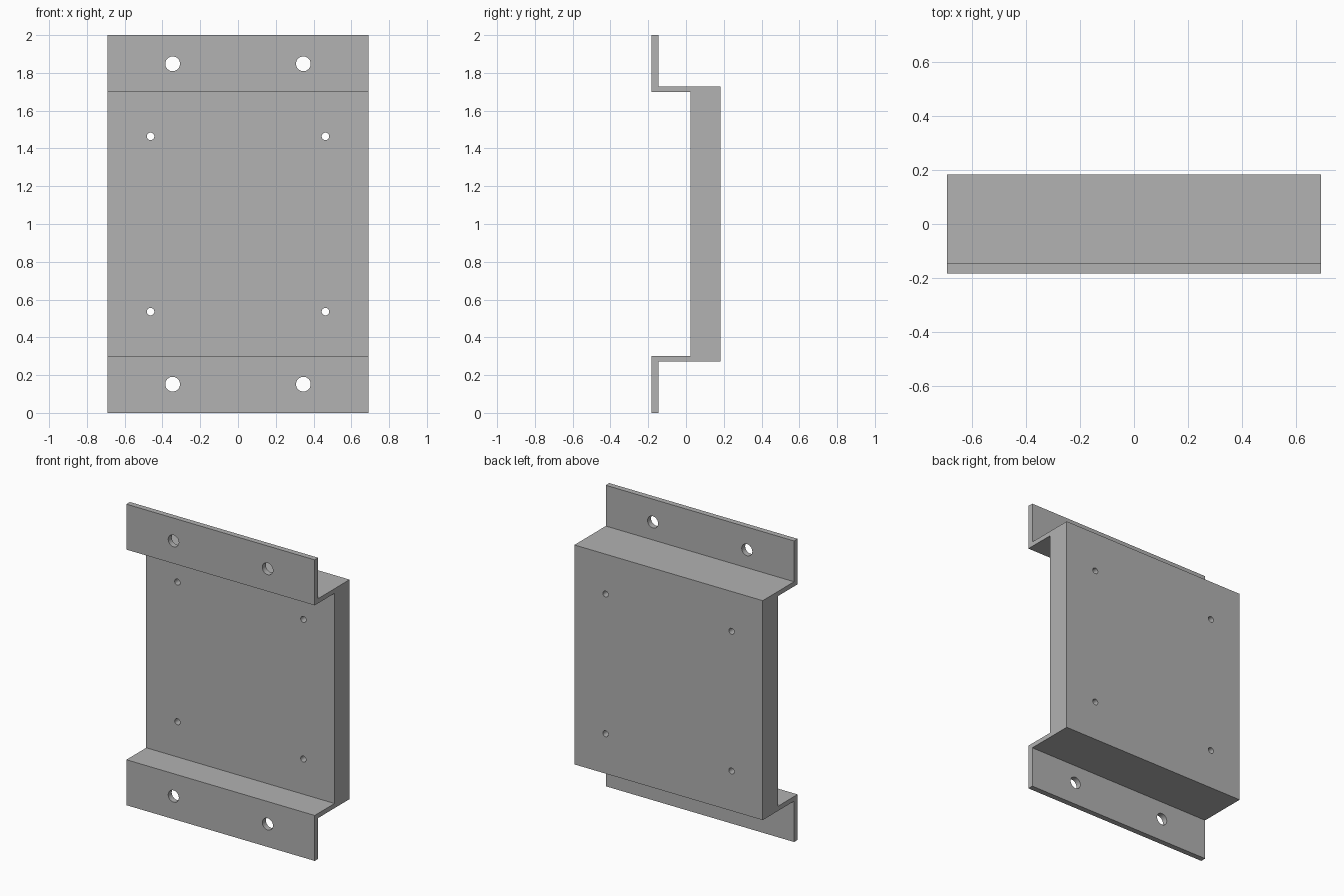
import bpy, bmesh, math
from mathutils import Matrix

cube = bpy.data.objects.get("Cube")
if cube:
    bpy.data.objects.remove(cube, do_unlink=True)

# Overall sizes
HALF_W, MID = 0.692, 1.0
FRONT, FLANGE_BACK, PLATE_FRONT, BACK = -0.183, -0.146, 0.025, 0.183
INNER, OUTER = 0.698, 0.729   # shelf faces, measured from mid height

grey = bpy.data.materials.new("plain grey")
grey.use_nodes = True
colour = (0.445, 0.445, 0.445, 1)
grey.diffuse_color = colour
grey.node_tree.nodes["Principled BSDF"].inputs["Base Color"].default_value = colour


def make_object(name, bm):
    bmesh.ops.recalc_face_normals(bm, faces=bm.faces)
    mesh = bpy.data.meshes.new(name)
    bm.to_mesh(mesh)
    bm.free()
    mesh.materials.append(grey)
    obj = bpy.data.objects.new(name, mesh)
    bpy.context.scene.collection.objects.link(obj)
    return obj


# Bracket: half profile mirrored about mid height, extruded across the width
upper = [(PLATE_FRONT, INNER), (FRONT, INNER), (FRONT, MID),
         (FLANGE_BACK, MID), (FLANGE_BACK, OUTER), (BACK, OUTER)]
outline = upper + [(y, -h) for y, h in reversed(upper)]
bm = bmesh.new()
face = bm.faces.new([bm.verts.new((-HALF_W, y, MID + h)) for y, h in outline])
side = bmesh.ops.extrude_face_region(bm, geom=[face])["geom"]
bmesh.ops.translate(bm, vec=(2 * HALF_W, 0, 0),
                    verts=[v for v in side if isinstance(v, bmesh.types.BMVert)])
bracket = make_object("mounting_bracket", bm)

# Hole cutters: large ones in the flanges, small ones in the plate
bm = bmesh.new()
for x, h, radius in ((0.346, 0.848, 0.039), (0.463, 0.464, 0.02)):
    for sx in (-1, 1):
        for sz in (-1, 1):
            place = Matrix.Translation((sx * x, 0, MID + sz * h))
            bmesh.ops.create_cone(bm, cap_ends=True, segments=32, radius1=radius,
                                  radius2=radius, depth=1,
                                  matrix=place @ Matrix.Rotation(math.pi / 2, 4, 'X'))
cutter = make_object("hole_cutters", bm)
cutter.hide_render = True

# Cut the holes and keep the result as plain geometry
cut = bracket.modifiers.new("holes", 'BOOLEAN')
cut.operation = 'DIFFERENCE'
cut.solver = 'EXACT'
cut.object = cutter
bpy.context.view_layer.objects.active = bracket
bracket.select_set(True)
bpy.ops.object.modifier_apply(modifier=cut.name)
bpy.data.objects.remove(cutter, do_unlink=True)
bpy.ops.object.shade_smooth_by_angle(angle=math.radians(30))
